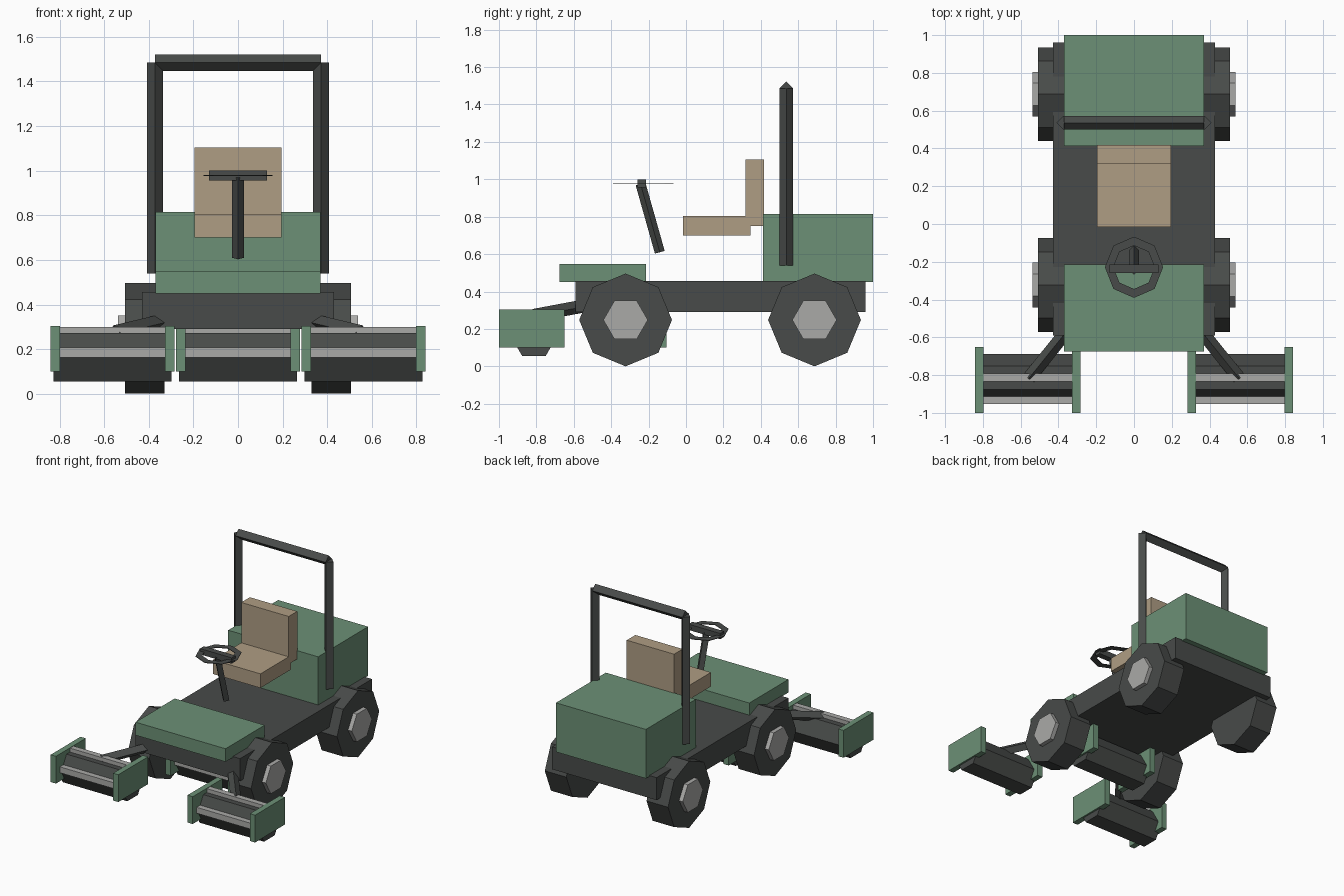
import bpy, bmesh
from math import pi, sin, cos
from mathutils import Vector, Matrix

if "Cube" in bpy.data.objects:
    bpy.data.objects.remove(bpy.data.objects["Cube"])


def mat(name, rgb):
    m = bpy.data.materials.new(name)
    m.diffuse_color = (*rgb, 1)
    m.use_nodes = True
    m.node_tree.nodes["Principled BSDF"].inputs["Base Color"].default_value = m.diffuse_color
    return m


GREEN = mat("green_paint", (0.15, 0.28, 0.18))
DARK = mat("dark_metal", (0.065, 0.07, 0.067))
TAN = mat("tan_seat", (0.43, 0.34, 0.23))
STEEL = mat("steel", (0.40, 0.40, 0.39))


def finish(name, bm, material):
    me = bpy.data.meshes.new(name)
    bm.to_mesh(me)
    bm.free()
    me.materials.append(material)
    ob = bpy.data.objects.new(name, me)
    bpy.context.collection.objects.link(ob)
    return ob


def box(name, x, y, z, material):
    """Box from (min, max) ranges."""
    bm = bmesh.new()
    size = [r[1] - r[0] for r in (x, y, z)]
    mid = [(r[1] + r[0]) / 2 for r in (x, y, z)]
    bmesh.ops.create_cube(bm, size=1, matrix=Matrix.Translation(mid) @ Matrix.Diagonal((*size, 1)))
    return finish(name, bm, material)


def rod(name, a, b, r, sides, material):
    """Prism between two points."""
    a, b = Vector(a), Vector(b)
    d = b - a
    bm = bmesh.new()
    bmesh.ops.create_cone(bm, cap_ends=True, segments=sides, radius1=r, radius2=r, depth=d.length)
    # put a vertex on the local y axis direction
    v = max(bm.verts, key=lambda q: q.co.y).co
    bmesh.ops.rotate(bm, verts=bm.verts, cent=(0, 0, 0),
                     matrix=Matrix.Rotation(Vector((v.x, v.y)).angle_signed(Vector((0, 1))) * -1, 3, 'Z'))
    bm.transform(Matrix.Translation((a + b) / 2) @ d.to_track_quat('Z', 'Y').to_matrix().to_4x4())
    return finish(name, bm, material)


# Body
box("chassis", (-0.43, 0.43), (-0.59, 0.96), (0.29, 0.457), DARK)
box("front_deck", (-0.37, 0.37), (-0.675, -0.215), (0.45, 0.547), GREEN)
box("engine_cover", (-0.37, 0.37), (0.413, 1.0), (0.45, 0.815), GREEN)

# Seat
box("seat_cushion", (-0.195, 0.195), (-0.015, 0.345), (0.70, 0.805), TAN)
box("seat_back", (-0.195, 0.195), (0.317, 0.418), (0.75, 1.105), TAN)

# Roll bar
for side, s in (("left", -1), ("right", 1)):
    rod(f"roll_bar_post_{side}", (s * 0.373, 0.536, 0.54), (s * 0.373, 0.536, 1.485), 0.036, 4, DARK)
rod("roll_bar_top", (-0.371, 0.536, 1.485), (0.371, 0.536, 1.485), 0.037, 4, DARK)

# Steering
rod("steering_column", (0, -0.14, 0.61), (0, -0.243, 0.975), 0.027, 4, DARK)
box("steering_spoke", (-0.13, 0.13), (-0.26, -0.215), (0.957, 1.0), DARK)
bm = bmesh.new()
rings = [[bm.verts.new((r * 0.95 * sin(i * pi / 4), -0.229 + r * cos(i * pi / 4), z)) for i in range(8)]
         for r, z in ((0.162, 0.977), (0.162, 0.981), (0.115, 0.981), (0.115, 0.977))]
for k in range(4):
    p, q = rings[k], rings[(k + 1) % 4]
    for i in range(8):
        j = (i + 1) % 8
        bm.faces.new((p[i], p[j], q[j], q[i]))
bmesh.ops.recalc_face_normals(bm, faces=bm.faces)
finish("steering_wheel", bm, DARK)

# Wheels with hubs
for end, y in (("front", -0.323), ("rear", 0.687)):
    for side, s in (("left", -1), ("right", 1)):
        rod(f"{end}_tyre_{side}", (s * 0.33, y, 0.248), (s * 0.507, y, 0.248), 0.248, 8, DARK)
        rod(f"{end}_hub_{side}", (s * 0.45, y, 0.248), (s * 0.538, y, 0.248), 0.119, 6, STEEL)


# Cutting reels: end plates, hexagonal drum and two blade bars
def reel(tag, cx, cy):
    for side, s in (("left", -1), ("right", 1)):
        a, b = sorted((cx + s * 0.235, cx + s * 0.278))
        box(f"{tag}_plate_{side}", (a, b), (cy - 0.175, cy + 0.175), (0.10, 0.303), GREEN)
    yc = cy + 0.012
    # hexagon is turned so that a flat faces up
    drum = rod(f"{tag}_drum", (-0.265, 0, 0), (0.265, 0, 0), 0.125, 6, DARK)
    drum.data.transform(Matrix.Translation((cx, yc, 0.163)) @ Matrix.Rotation(pi / 6, 4, 'X'))
    for n, y, z in (("top", yc, 0.278), ("front", yc - 0.12, 0.185)):
        box(f"{tag}_blade_{n}", (cx - 0.25, cx + 0.25), (y - 0.021, y + 0.021), (z - 0.022, z + 0.022), STEEL)


reel("reel_left", -0.5625, -0.825)
reel("reel_right", 0.5625, -0.825)
reel("reel_middle", 0, -0.28)

# Lift arms
for side, s in (("left", -1), ("right", 1)):
    rod(f"lift_arm_{side}", (s * 0.35, -0.56, 0.32), (s * 0.555, -0.815, 0.272), 0.035, 4, DARK)

# Hubs show a point to front and back, so turn them like the drums
for ob in bpy.data.objects:
    if "_hub_" in ob.name:
        c = sum((v.co for v in ob.data.vertices), Vector()) / len(ob.data.vertices)
        ob.data.transform(Matrix.Translation(c) @ Matrix.Rotation(pi / 6, 4, 'X') @ Matrix.Translation(-c))
